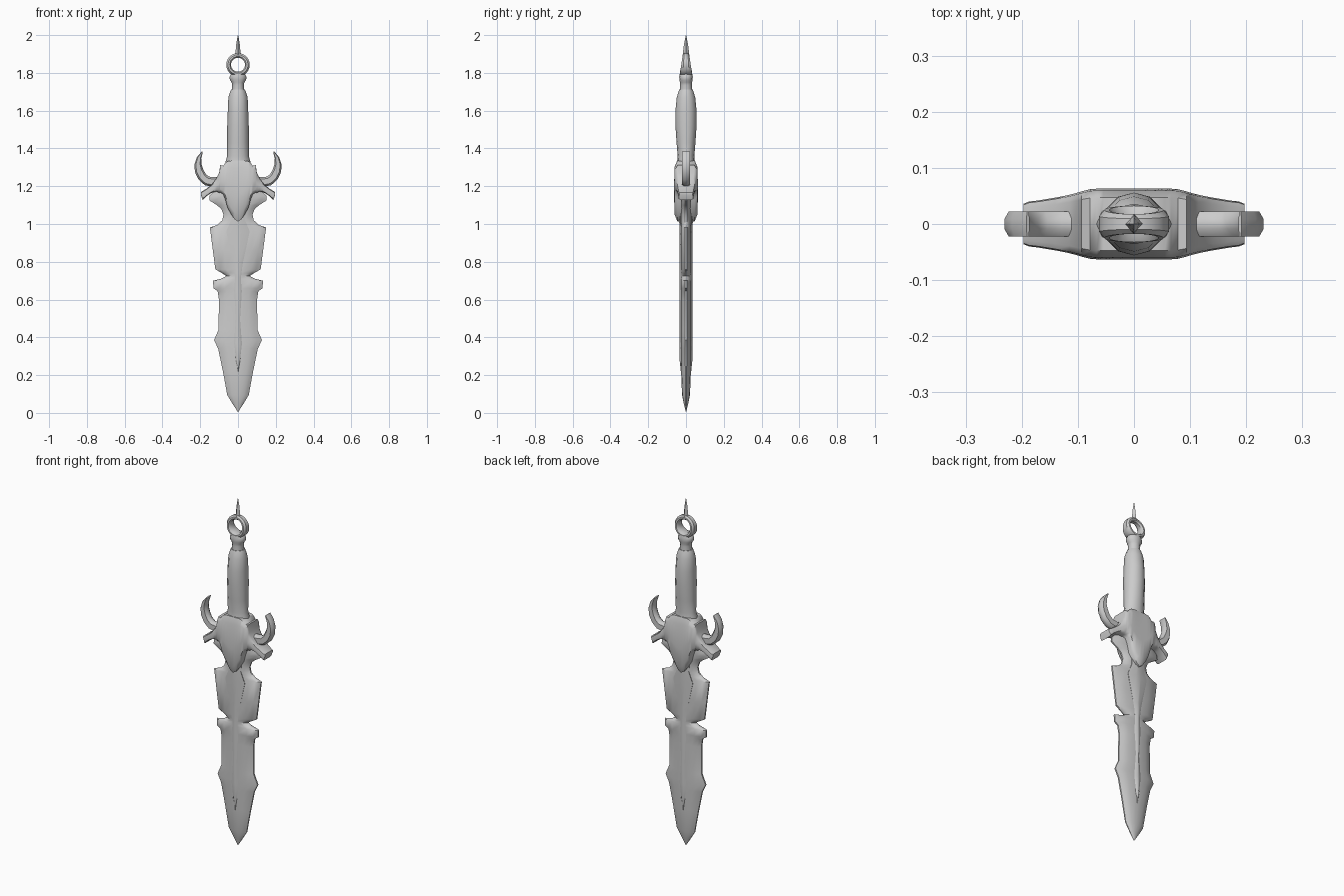
import bpy, bmesh, math
from mathutils import Vector


def finish(name, bm, angle=35):
    bmesh.ops.remove_doubles(bm, verts=bm.verts, dist=1e-5)
    bmesh.ops.recalc_face_normals(bm, faces=bm.faces)
    me = bpy.data.meshes.new(name)
    bm.to_mesh(me)
    bm.free()
    ob = bpy.data.objects.new(name, me)
    bpy.context.collection.objects.link(ob)
    bpy.ops.object.select_all(action='DESELECT')
    ob.select_set(True)
    bpy.context.view_layer.objects.active = ob
    bpy.ops.object.shade_smooth_by_angle(angle=math.radians(angle))
    return ob


def loft(name, rings, closed=False, angle=35):
    """Skin a list of equal-length point rings."""
    bm = bmesh.new()
    vs = [[bm.verts.new(p) for p in r] for r in rings]
    n = len(vs[0])
    pairs = list(zip(vs, vs[1:])) + ([(vs[-1], vs[0])] if closed else [])
    for a, b in pairs:
        for i in range(n):
            j = (i + 1) % n
            bm.faces.new((a[i], a[j], b[j], b[i]))
    if not closed:
        bm.faces.new(vs[0])
        bm.faces.new(vs[-1])
    return finish(name, bm, angle)


def section(hw, t, z, shape):
    """Symmetric section at height z from (x, y) fractions of one quarter."""
    q = [(x * hw, y * t) for x, y in shape]
    front = [(-x, -y) for x, y in reversed(q)] + [(x, -y) for x, y in q]
    back = [(x, -y) for x, y in reversed(front)]
    return [(x, y, z) for x, y in front + back]


# Blade: notched outline (z, half width, half thickness)
blade = [(0.005, .001, .001), (.05, .03, .012), (.095, .057, .021), (.22, .08, .026),
         (.34, .105, .028), (.385, .127, .028), (.44, .103, .028), (.6, .101, .028),
         (.645, .108, .028), (.66, .13, .028), (.70, .132, .028), (.71, .09, .028),
         (.725, .062, .028), (.74, .085, .028), (.76, .12, .028), (.86, .133, .028),
         (.982, .149, .028), (.995, .11, .028), (1.02, .083, .028), (1.05, .077, .028),
         (1.08, .088, .028), (1.10, .112, .028), (1.125, .152, .028), (1.15, .15, .028),
         (1.2, .10, .028)]
loft("blade", [section(w, t, z, [(.15, 1), (.55, .85), (.8, .55), (1, .15)])
               for z, w, t in blade], angle=40)

# Raised central rib on both faces
rib = [(.215, .001, .027), (.28, .012, .034), (.37, .022, .035), (.5, .012, .035), (.65, .021, .035),
       (.72, .016, .035), (.8, .027, .035), (.96, .062, .035), (1.02, .037, .036), (1.1, .04, .036)]
loft("blade_rib", [section(w, t, z, [(.25, 1), (1, .78)]) for z, w, t in rib])

# Skull-shaped guard, lofted sideways (x, top, bottom, half depth)
half = [(0, 1.335, 1.013, .063), (.018, 1.335, 1.025, .063), (.035, 1.335, 1.05, .063),
        (.055, 1.332, 1.085, .063), (.066, 1.325, 1.125, .063), (.078, 1.308, 1.158, .062),
        (.094, 1.312, 1.167, .058), (.100, 1.27, 1.165, .056), (.115, 1.24, 1.172, .052),
        (.14, 1.208, 1.165, .047), (.17, 1.185, 1.145, .042), (.187, 1.175, 1.128, .040),
        (.197, 1.168, 1.155, .036)]
guard = [(-x, a, b, d) for x, a, b, d in reversed(half[1:])] + half
rings = []
for x, top, bot, d in guard:
    h = top - bot
    prof = [(.72, bot), (.97, bot + .12 * h), (1, bot + .45 * h), (.95, top - .12 * h), (.75, top)]
    rings.append([(x, -d * f, z) for f, z in prof] + [(x, d * f, z) for f, z in reversed(prof)])
loft("guard", rings, angle=50)

# Curved horns (x, z, half width in the bend plane)
path = [(.09, 1.222, .026), (.13, 1.222, .026), (.165, 1.228, .025), (.19, 1.25, .024),
        (.206, 1.282, .023), (.212, 1.315, .019), (.206, 1.35, .012), (.189, 1.383, .003)]
for side, label in ((1, "right"), (-1, "left")):
    rings = []
    for i, (x, z, r) in enumerate(path):
        p, q = path[max(i - 1, 0)], path[min(i + 1, len(path) - 1)]
        t = Vector((q[0] - p[0], q[1] - p[1])).normalized()
        n = Vector((t.y, -t.x))
        rings.append([(side * (x + n.x * r * u), .022 * v, z + n.y * r * u)
                      for u, v in ((1, .4), (.6, 1), (-.6, 1), (-1, .4),
                                   (-1, -.4), (-.6, -1), (.6, -1), (1, -.4))])
    loft("horn_" + label, rings, angle=50)

# Grip and collar (z, x radius, y radius)
def turned(name, prof, sides=12):
    loft(name, [[(rx * math.cos(k * math.tau / sides), ry * math.sin(k * math.tau / sides), z)
                 for k in range(sides)] for z, rx, ry in prof], angle=40)

turned("grip", [(1.3, .07, .05), (1.33, .066, .045), (1.36, .057, .044), (1.43, .057, .05),
                (1.52, .057, .056), (1.6, .054, .056), (1.67, .051, .049), (1.70, .042, .04),
                (1.712, .036, .036)])
turned("collar", [(1.70, .034, .034), (1.735, .031, .031), (1.75, .034, .032), (1.762, .043, .035),
                  (1.78, .045, .036), (1.795, .036, .033), (1.80, .025, .025)])

# Pommel ring, thinner toward the top
rings = []
for k in range(24):
    a = k * math.tau / 24
    c, s = math.cos(a), math.sin(a)
    y = .033 - (1.843 + .05 * s - 1.79) * .15
    rings.append([(r * c, v * y, 1.843 + r * s) for r, v in
                  ((.062, .55), (.053, 1), (.044, 1), (.037, .55),
                   (.037, -.55), (.044, -1), (.053, -1), (.062, -.55))])
loft("pommel_ring", rings, closed=True)

# Pommel spike
loft("pommel_spike", [[(w, 0, z), (0, d, z), (-w, 0, z), (0, -d, z)] for z, w, d in
                      ((1.89, .019, .018), (1.91, .013, .016), (1.95, .010, .011), (2.0, .001, .001))])
